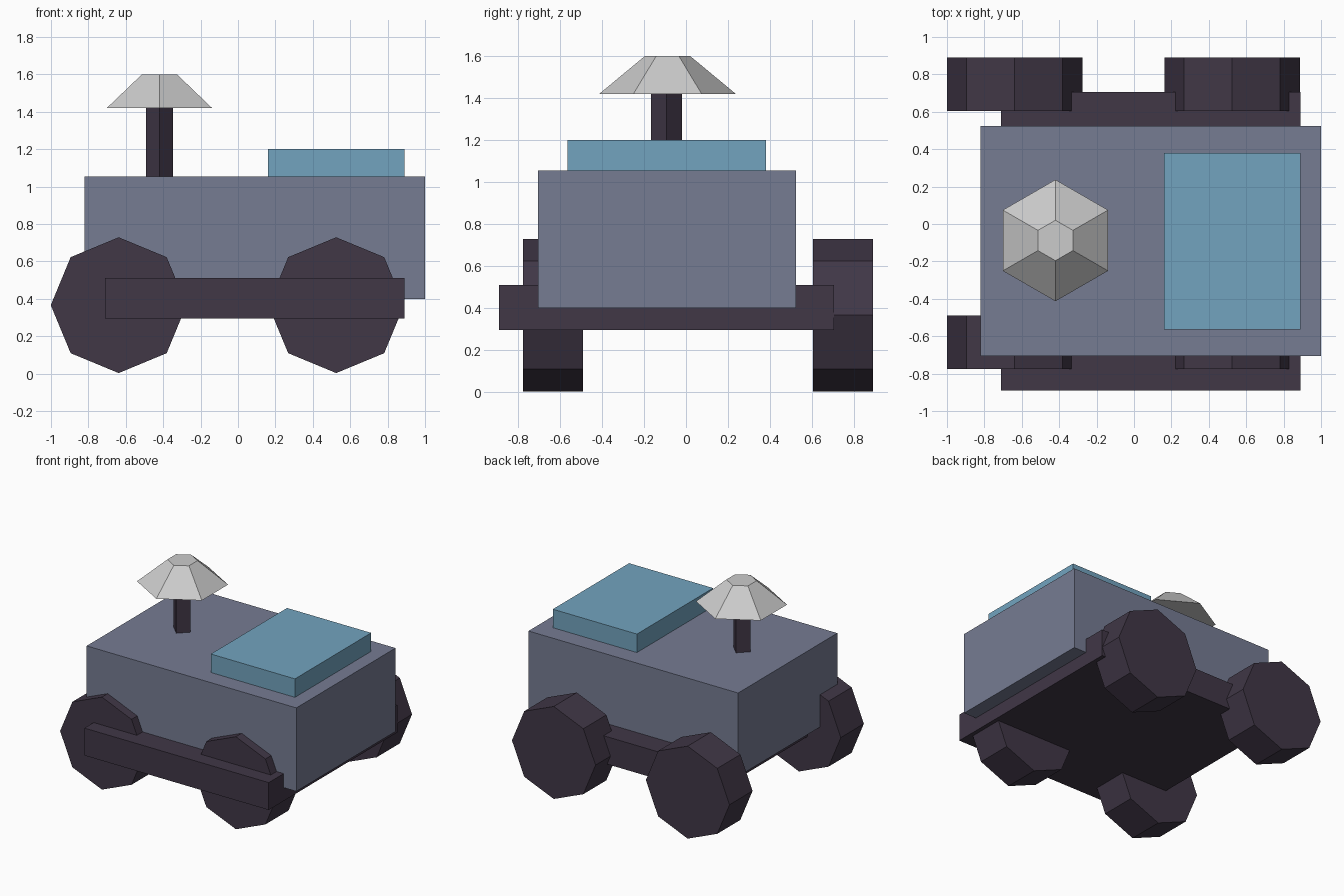
import bpy
from math import pi

if "Cube" in bpy.data.objects:
    bpy.data.objects.remove(bpy.data.objects["Cube"])


def material(name, rgb):
    m = bpy.data.materials.new(name)
    m.diffuse_color = (*rgb, 1)
    m.use_nodes = True
    m.node_tree.nodes["Principled BSDF"].inputs["Base Color"].default_value = m.diffuse_color
    return m


def finish(name, mat):
    ob = bpy.context.object
    ob.name = ob.data.name = name
    if mat:
        ob.data.materials.append(mat)
    return ob


def box(name, x, y, z, mat):
    centre = [sum(r) / 2 for r in (x, y, z)]
    bpy.ops.mesh.primitive_cube_add(size=1, location=centre)
    bpy.context.object.scale = [r[1] - r[0] for r in (x, y, z)]
    bpy.ops.object.transform_apply(location=False, rotation=False, scale=True)
    return finish(name, mat)


slate = material("slate", (0.18, 0.20, 0.29))
glass = material("blue", (0.17, 0.37, 0.52))
dark = material("dark", (0.052, 0.038, 0.062))

# Body, chassis slab and raised roof panel
box("body", (-0.82, 1.0), (-0.705, 0.525), (0.40, 1.055), slate)
box("chassis", (-0.71, 0.89), (-0.89, 0.705), (0.295, 0.51), dark)
box("roof_panel", (0.16, 0.89), (-0.565, 0.38), (1.055, 1.20), glass)

# Four octagonal wheels
for end, x in (("rear", -0.638), ("front", 0.525)):
    for side, y in (("right", -0.633), ("left", 0.747)):
        bpy.ops.mesh.primitive_cylinder_add(vertices=8, radius=0.363, depth=0.286,
                                            location=(x, y, 0.366), rotation=(pi / 2, 0, 0))
        finish(f"{end}_{side}_wheel", dark)

# Four-sided chimney pipe with its flared hexagonal cap
bpy.ops.mesh.primitive_cylinder_add(vertices=4, radius=0.073, depth=0.365,
                                    location=(-0.42, -0.093, 1.2375))
finish("chimney_pipe", dark)
bpy.ops.mesh.primitive_cone_add(vertices=6, radius1=0.325, radius2=0.108, depth=0.18,
                                location=(-0.42, -0.088, 1.51))
finish("chimney_cap", None)
